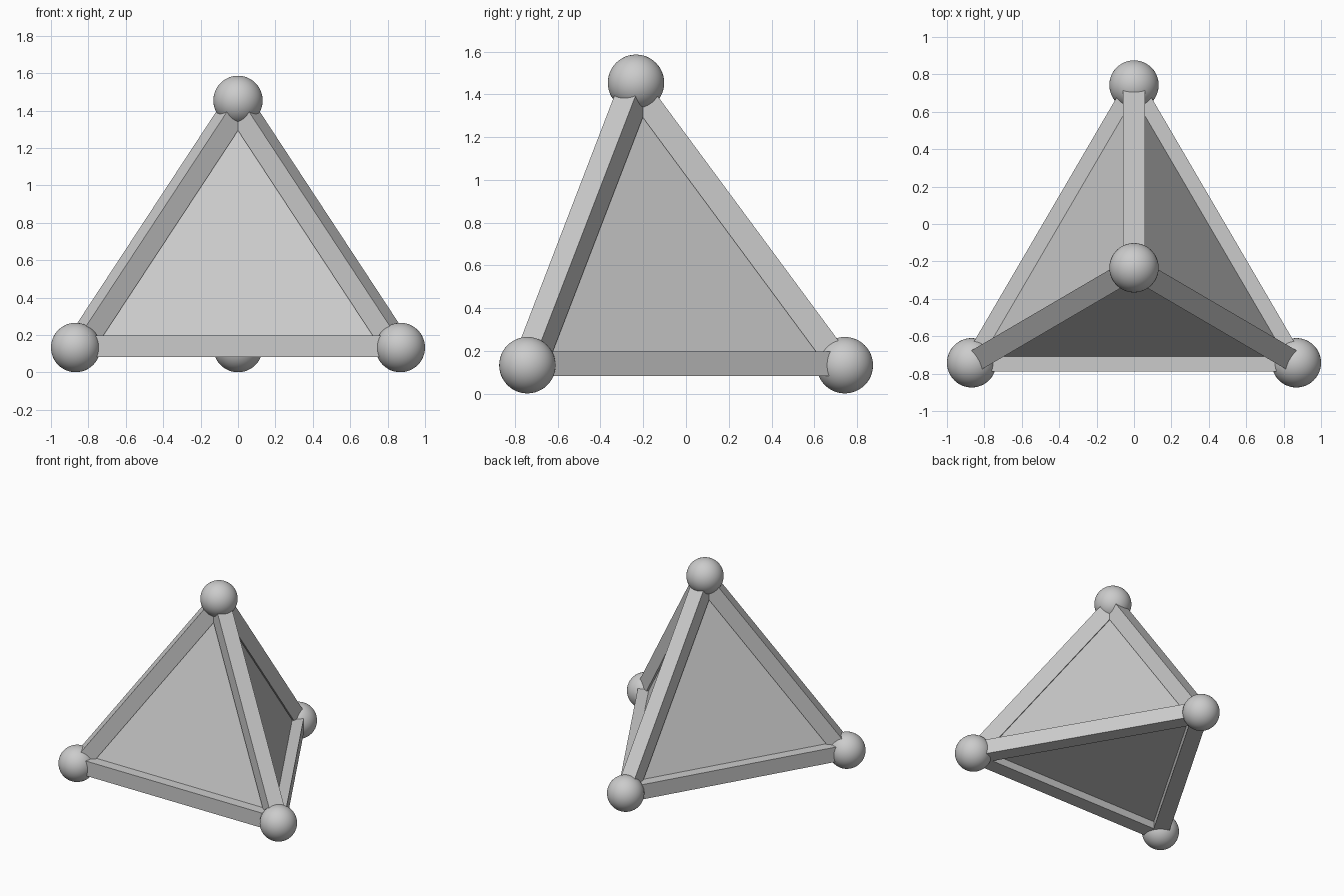
import bpy
from itertools import combinations
from mathutils import Vector, Matrix

if "Cube" in bpy.data.objects:
    bpy.data.objects.remove(bpy.data.objects["Cube"])

BALL_R = 0.132
BAR_W = 0.115
SHRINK = 0.978   # the body corners sit slightly inside the ball centres

balls = {
    "front_left": Vector((-0.868, -0.742, 0.133)),
    "front_right": Vector((0.868, -0.742, 0.133)),
    "back": Vector((0, 0.743, 0.133)),
    "top": Vector((0, -0.234, 1.454)),
}
centre = sum(balls.values(), Vector()) / 4
corners = {k: centre + (v - centre) * SHRINK for k, v in balls.items()}

# Corner balls
for name, pos in balls.items():
    bpy.ops.mesh.primitive_uv_sphere_add(segments=48, ring_count=24, radius=BALL_R, location=pos)
    bpy.context.object.name = name + "_ball"
    bpy.ops.object.shade_smooth()

# Square edge bars, rolled so two sides stay upright
def bar(name, a, b):
    d = (b - a).normalized()
    side = d.cross(Vector((0, 0, 1))).normalized()
    bpy.ops.mesh.primitive_cube_add(size=1)
    ob = bpy.context.object
    ob.name = name
    rot = Matrix((side, d.cross(side), d)).transposed().to_4x4()
    ob.matrix_world = (Matrix.Translation((a + b) / 2) @ rot
                       @ Matrix.Diagonal((BAR_W, BAR_W, (b - a).length, 1)))

for p, q in combinations(corners, 2):
    bar(f"{p}_to_{q}_bar", corners[p], corners[q])

# Pyramid body filling the frame
mesh = bpy.data.meshes.new("pyramid_body")
mesh.from_pydata(list(corners.values()), [], [(0, 2, 1), (0, 1, 3), (1, 2, 3), (2, 0, 3)])
bpy.context.collection.objects.link(bpy.data.objects.new("pyramid_body", mesh))
